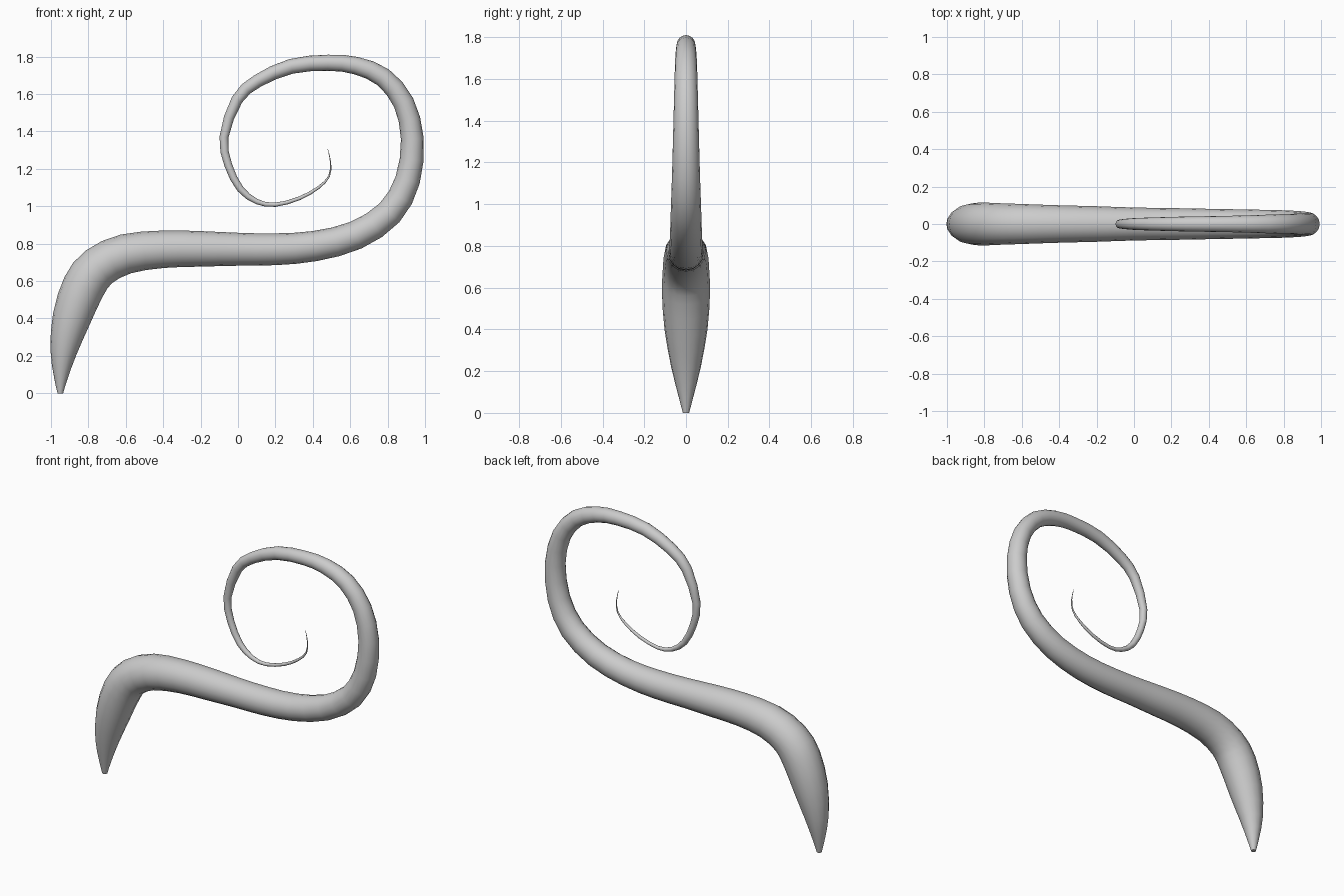
import bpy, bmesh, math
from mathutils import Vector

if "Cube" in bpy.data.objects:
    bpy.data.objects.remove(bpy.data.objects["Cube"])

# Centre line of the tendril: x, z, radius
PATH = [
    (-0.95, 0.00, 0.015), (-0.947, 0.08, 0.036), (-0.933, 0.22, 0.071),
    (-0.89, 0.40, 0.103), (-0.825, 0.57, 0.115), (-0.745, 0.675, 0.112),
    (-0.60, 0.745, 0.107), (-0.40, 0.770, 0.100), (-0.20, 0.772, 0.095),
    (0.00, 0.770, 0.088), (0.20, 0.770, 0.085), (0.41, 0.787, 0.081),
    (0.63, 0.845, 0.077), (0.81, 0.965, 0.073), (0.907, 1.14, 0.067),
    (0.932, 1.36, 0.061), (0.885, 1.555, 0.056), (0.775, 1.69, 0.052),
    (0.63, 1.752, 0.047), (0.48, 1.767, 0.043), (0.285, 1.748, 0.040),
    (0.105, 1.67, 0.035), (-0.005, 1.57, 0.031), (-0.075, 1.37, 0.024),
    (-0.052, 1.22, 0.021), (0.012, 1.093, 0.019), (0.10, 1.025, 0.014),
    (0.20, 1.008, 0.011), (0.33, 1.043, 0.010), (0.43, 1.10, 0.008),
    (0.487, 1.16, 0.005), (0.495, 1.235, 0.003), (0.48, 1.305, 0.001),
]
SIDES, STEPS = 16, 2


def smooth_path(points, steps):
    """Catmull-Rom interpolation of position and radius together."""
    p = [Vector(q) for q in points]
    p = [2 * p[0] - p[1]] + p + [2 * p[-1] - p[-2]]
    out = []
    for i in range(1, len(p) - 2):
        a, b, c, d = p[i - 1:i + 3]
        for s in range(steps):
            t = s / steps
            out.append(0.5 * (2 * b + (c - a) * t
                              + (2 * a - 5 * b + 4 * c - d) * t * t
                              + (3 * b - a - 3 * c + d) * t ** 3))
    return out + [p[-2]]


# Sweep round rings along the centre line
pts = smooth_path(PATH, STEPS)
bm = bmesh.new()
rings = []
for i, (x, z, r) in enumerate(pts):
    a, b = pts[max(i - 1, 0)], pts[min(i + 1, len(pts) - 1)]
    tangent = Vector((b[0] - a[0], 0, b[1] - a[1])).normalized()
    if i == 0:
        tangent = Vector((0, 0, 1))
    normal = Vector((-tangent.z, 0, tangent.x))
    ring = []
    for k in range(SIDES):
        ang = 2 * math.pi * k / SIDES
        offset = normal * math.cos(ang) + Vector((0, math.sin(ang), 0))
        ring.append(bm.verts.new(Vector((x, 0, z)) + offset * r))
    rings.append(ring)
for r0, r1 in zip(rings, rings[1:]):
    for k in range(SIDES):
        n = (k + 1) % SIDES
        bm.faces.new((r0[k], r0[n], r1[n], r1[k]))
bm.faces.new(rings[0])
bm.faces.new(rings[-1])
bmesh.ops.recalc_face_normals(bm, faces=bm.faces)

mesh = bpy.data.meshes.new("curled_tendril")
bm.to_mesh(mesh)
bm.free()
tendril = bpy.data.objects.new("curled_tendril", mesh)
bpy.context.collection.objects.link(tendril)
bpy.context.view_layer.objects.active = tendril
tendril.select_set(True)
bpy.ops.object.shade_smooth_by_angle(angle=math.radians(50))
